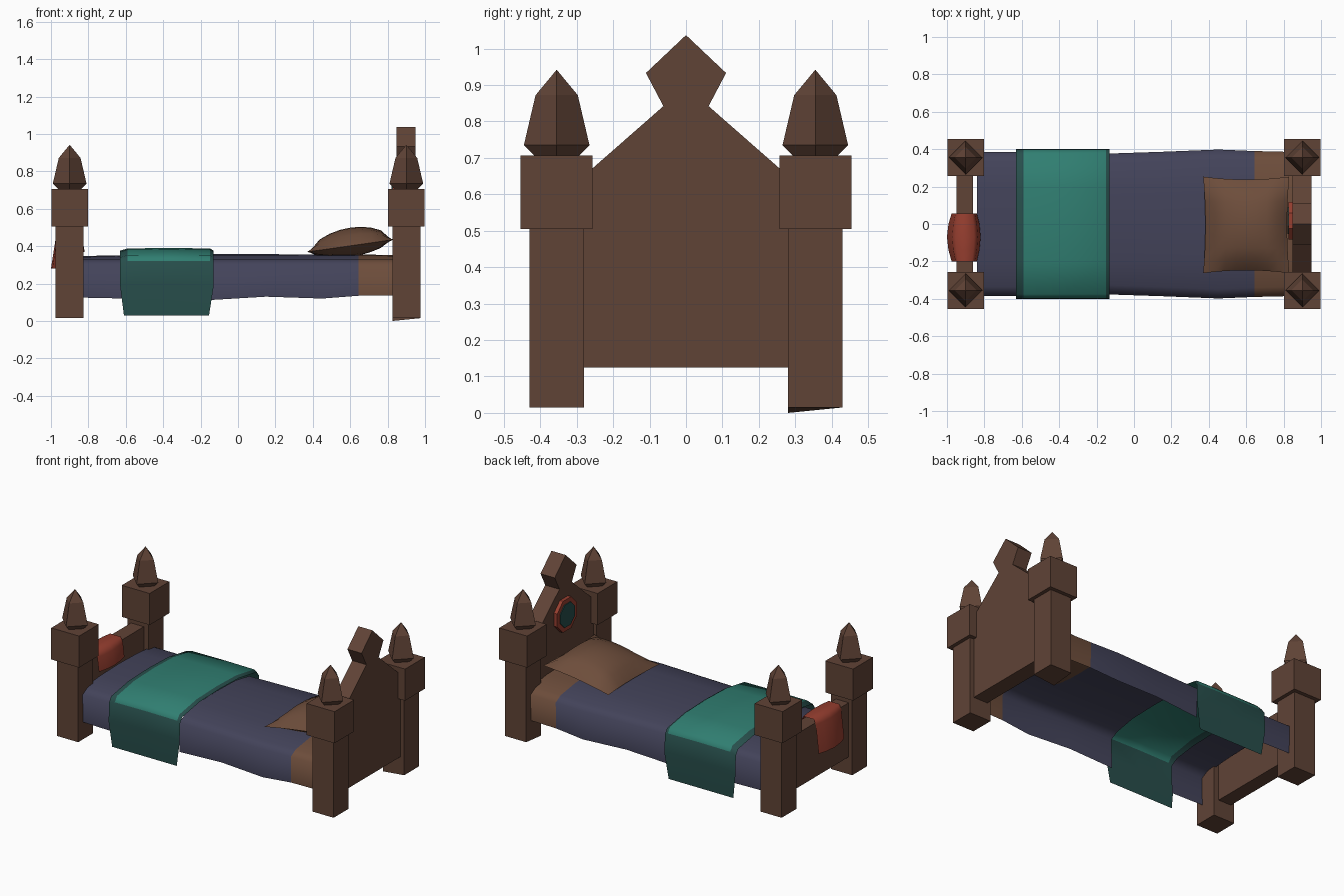
import bpy, bmesh, math

if "Cube" in bpy.data.objects:
    bpy.data.objects.remove(bpy.data.objects["Cube"])


def srgb(r, g, b):
    lin = lambda c: (c / 255 / 12.92) if c < 11 else ((c / 255 + 0.055) / 1.055) ** 2.4
    return (lin(r), lin(g), lin(b), 1)


def material(name, rgb):
    m = bpy.data.materials.new(name)
    m.diffuse_color = srgb(*rgb)
    m.use_nodes = True
    m.node_tree.nodes["Principled BSDF"].inputs["Base Color"].default_value = m.diffuse_color
    return m


WOOD = material("dark wood", (96, 67, 54))
LINEN = material("brown linen", (109, 77, 59))
SHEET = material("navy sheet", (67, 67, 90))
GREEN = material("green blanket", (48, 126, 113))
DARK = material("dark teal", (39, 78, 75))
RED = material("rust red", (152, 63, 48))


def make(name, verts, faces, mats, smooth=False, rule=None, recalc=True):
    me = bpy.data.meshes.new(name)
    me.from_pydata(verts, [], faces)
    for m in mats:
        me.materials.append(m)
    if recalc:
        bm = bmesh.new()
        bm.from_mesh(me)
        bmesh.ops.recalc_face_normals(bm, faces=bm.faces)
        bm.to_mesh(me)
        bm.free()
    for p in me.polygons:
        p.use_smooth = smooth
        if rule:
            p.material_index = rule(p.center)
    ob = bpy.data.objects.new(name, me)
    bpy.context.collection.objects.link(ob)
    return ob


def prism(name, profile, x0, x1, mat):
    """Extrude a (y, z) outline along x."""
    n = len(profile)
    verts = [(x, y, z) for x in (x0, x1) for y, z in profile]
    faces = [tuple(range(n)), tuple(range(n, 2 * n))]
    faces += [(i, (i + 1) % n, n + (i + 1) % n, n + i) for i in range(n)]
    return make(name, verts, faces, [mat])


def box(name, x0, x1, y0, y1, z0, z1, mat):
    return prism(name, [(y0, z0), (y1, z0), (y1, z1), (y0, z1)], x0, x1, mat)


def grid(name, rows, mats, rule=None):
    """Smooth cloth surface from rows of points (rows run along x, points along y)."""
    m = len(rows[0])
    verts = [p for r in rows for p in r]
    faces = [(i * m + j, (i + 1) * m + j, (i + 1) * m + j + 1, i * m + j + 1)
             for i in range(len(rows) - 1) for j in range(m - 1)]
    return make(name, verts, faces, mats, True, rule, recalc=False)


def mirrored(half):
    """Half profile from the hem up to the centre -> full profile from -y to +y."""
    return [(-y, z) for y, z in half] + [(y, z) for y, z in half[-2::-1]]


# corner posts with square caps and four-sided finials
for xn, cx in (("foot", -0.9), ("head", 0.9)):
    for yn, cy in (("front", -0.355), ("back", 0.355)):
        nm = f"{xn}_{yn}"
        post = box(nm + "_post", cx - .075, cx + .075, cy - .075, cy + .075, .015, .51, WOOD)
        if nm == "head_back":          # worn foot touching the floor
            for v in post.data.vertices:
                if v.co.z < .1 and v.co.x < cx and v.co.y < cy:
                    v.co.z = 0
        box(nm + "_cap", cx - .098, cx + .098, cy - .099, cy + .099, .505, .706, WOOD)
        rings = [(.06, .705), (.09, .735), (.058, .872)]
        verts = [(cx + r * dx, cy + r * dy, z) for r, z in rings
                 for dx, dy in ((1, 0), (0, 1), (-1, 0), (0, -1))] + [(cx, cy, .942)]
        faces = [(3, 2, 1, 0)] + [(8 + i, 8 + (i + 1) % 4, 12) for i in range(4)]
        faces += [(k + i, k + (i + 1) % 4, k + 4 + (i + 1) % 4, k + 4 + i)
                  for k in (0, 4) for i in range(4)]
        make(nm + "_finial", verts, faces, [WOOD])

# headboard with gable and diamond crest, plain footboard
half = [(.29, .125), (.29, .642), (.062, .842), (.11, .933)]
prism("headboard", [(-y, z) for y, z in half] + [(0, 1.037)] + half[::-1], .848, .948, WOOD)
box("footboard", -.95, -.86, -.29, .29, .125, .47, WOOD)

# octagonal medallion on the inside of the headboard
def octagon(r):
    return [(.018 + r * math.cos(math.pi / 8 + i * math.pi / 4),
             .67 + r * math.sin(math.pi / 8 + i * math.pi / 4)) for i in range(8)]
prism("medallion_rim", octagon(.108), .825, .85, RED)
prism("medallion_center", octagon(.078), .82, .826, DARK)

# sheet: open shell draped over the bed, left out beneath the blanket
def sheet_row(x, w, top, hem):
    prof = mirrored([(w - .003, hem), (w, .30), (w - .05, .328), (.19, top - .005), (0, top)])
    return [(x, y, z) for y, z in prof]

grid("sheet_foot", [sheet_row(-.84, .385, .347, .125), sheet_row(-.60, .385, .352, .12)], [SHEET])
grid("sheet_main", [sheet_row(-.15, .376, .358, .112), sheet_row(.15, .386, .357, .13),
                    sheet_row(.45, .398, .356, .12), sheet_row(.645, .39, .355, .135),
                    sheet_row(.85, .385, .353, .135)],
     [SHEET, LINEN], lambda c: int(c.x > .645))

# blanket across the bed: bright middle, dark hem on all sides
prof = mirrored([(.395, .03), (.402, .2), (.398, .32), (.375, .352), (.2, .382), (0, .388)])
rows = []
for x, lean, drop in ((-.63, .02, .012), (-.59, .015, 0), (-.37, 0, -.002), (-.15, -.01, 0), (-.13, -.025, .012)):
    rows.append([(x + (lean if z < .1 else 0), y, z - (drop if z > .1 else 0)) for y, z in prof])
grid("blanket", rows, [GREEN, DARK], lambda c: int(c.z < .33 or not -.59 < c.x < -.15))

# red cloth hung over the footboard
path = [(-.1, .28), (-.072, .46), (-.055, .49), (.045, .49), (.065, .46), (.08, .37)]
grid("hung_cloth", [[(-.9 + x * k, y, z) for y, k in ((-.2, .75), (-.14, .92), (-.07, 1), (0, .92), (.057, .75))]
                    for x, z in path], [RED])

# pillow: two bulging sheets joined at a pinched seam, tilted toward the headboard
N = 8
def pillow_rows(side):
    out = []
    for i in range(N + 1):
        row = []
        for j in range(N + 1):
            u, v = 2 * i / N - 1, 2 * j / N - 1
            bulge = ((1 - u * u) * (1 - v * v)) ** .62
            x = .6 + .23 * u * (1 - .05 * (1 - v * v))
            y = -.005 + .258 * v * (1 - .06 * (1 - u * u))
            z = .402 + .033 * u + (.097 if side > 0 else -.06) * bulge
            row.append((x, y, z))
        out.append(row)
    return out if side > 0 else out[::-1]
grid("pillow_top", pillow_rows(1), [LINEN])
grid("pillow_underside", pillow_rows(-1), [LINEN])
